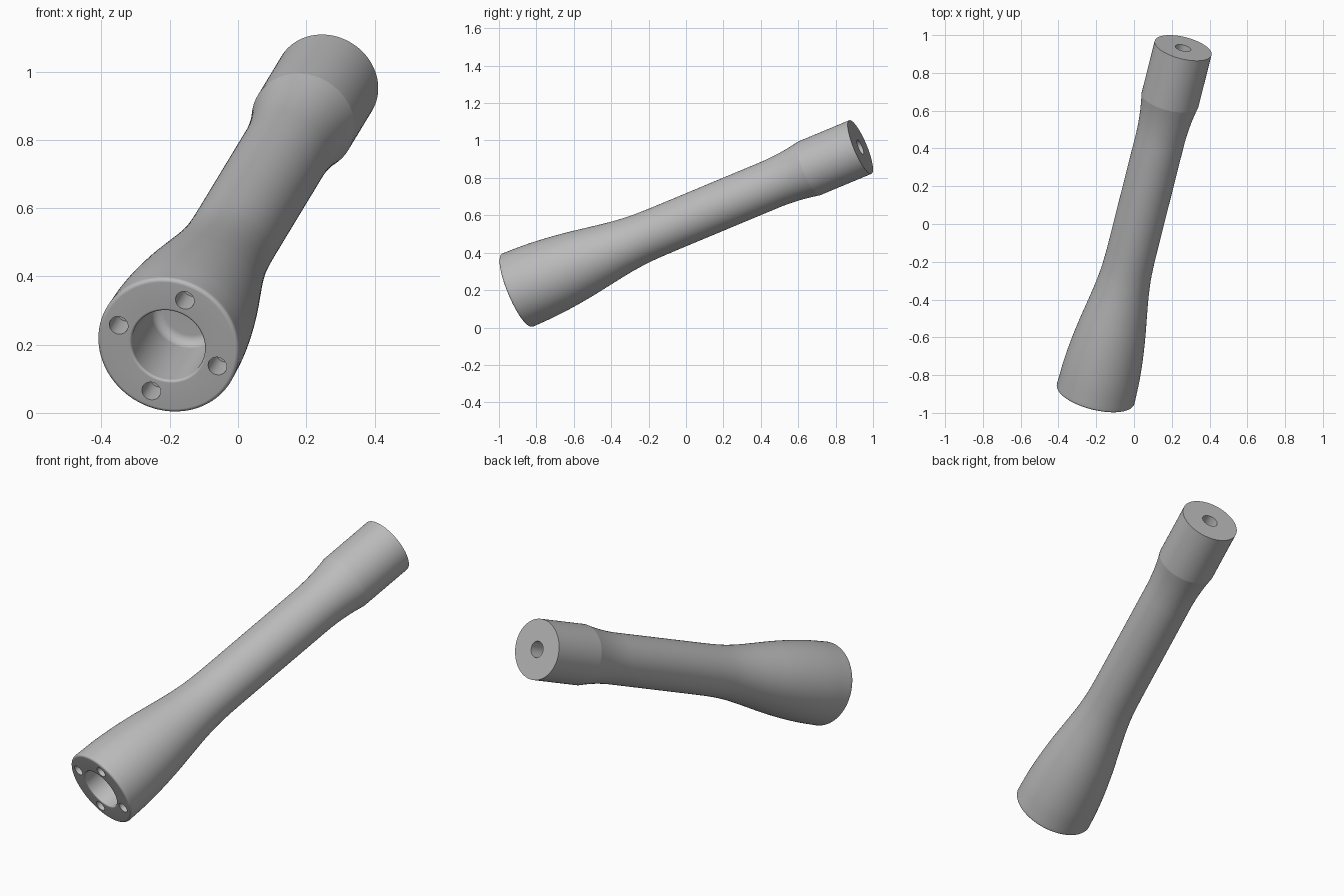
import bpy, bmesh, math
from mathutils import Vector, Matrix

cube = bpy.data.objects.get("Cube")
if cube:
    bpy.data.objects.remove(cube, do_unlink=True)

# Main axis, from the wide front end to the narrow back end
FRONT = Vector((-0.205, -0.908, 0.197))
BACK = Vector((0.26, 0.932, 0.965))
axis = (BACK - FRONT).normalized()
length = (BACK - FRONT).length
side = Vector((0.049, -0.067, 0.132))
side = (side - axis * side.dot(axis)).normalized()
up = axis.cross(side)
frame = Matrix((side, up, axis)).transposed().to_4x4()
frame.translation = FRONT

R_FRONT, R_WAIST, R_BACK = 0.212, 0.131, 0.155
R_BORE, BORE_DEPTH = 0.11, 0.28
R_PIN, PIN_DEPTH = 0.042, 0.2
COLLAR = length - 0.305


def arc(cr, ct, radius, start, end, steps=12):
    """Rounded corner as (radius, distance) points."""
    angles = [math.radians(start + (end - start) * i / steps) for i in range(steps + 1)]
    return [(cr + radius * math.cos(a), ct + radius * math.sin(a)) for a in angles]


def smooth_path(pts, steps=6):
    """Catmull-Rom curve through the points."""
    p = [Vector(q) for q in pts]
    p = [2 * p[0] - p[1]] + p + [2 * p[-1] - p[-2]]
    out = []
    for a, b, c, d in zip(p, p[1:], p[2:], p[3:]):
        for i in range(steps):
            t = i / steps
            out.append(tuple(0.5 * (2 * b + (c - a) * t + (2 * a - 5 * b + 4 * c - d) * t ** 2
                                    + (3 * b - a - 3 * c + d) * t ** 3)))
    return out + [tuple(p[-2])]


def lathe(name, profile, steps):
    bm = bmesh.new()
    verts = [bm.verts.new((r, 0, t)) for r, t in profile]
    edges = [bm.edges.new(pair) for pair in zip(verts, verts[1:])]
    bmesh.ops.spin(bm, geom=verts + edges, cent=(0, 0, 0), axis=(0, 0, 1),
                   angle=math.tau, steps=steps, use_duplicate=False)
    bmesh.ops.remove_doubles(bm, verts=bm.verts, dist=1e-5)
    bmesh.ops.recalc_face_normals(bm, faces=bm.faces)
    mesh = bpy.data.meshes.new(name)
    bm.to_mesh(mesh)
    bm.free()
    obj = bpy.data.objects.new(name, mesh)
    bpy.context.collection.objects.link(obj)
    return obj


# Blind bore with a rounded floor and a softened mouth
profile = [(0, BORE_DEPTH)]
profile += arc(R_BORE - 0.03, BORE_DEPTH - 0.03, 0.03, 90, 0)
profile += arc(R_BORE + 0.008, 0.008, 0.008, 180, 270)
# Rounded front rim and flared body
profile += arc(R_FRONT - 0.012, 0.012, 0.012, -90, 0)
profile += smooth_path([(0.2115, 0.03), (0.208, 0.14), (0.198, 0.26), (0.183, 0.38),
                        (0.164, 0.5), (0.147, 0.61), (0.136, 0.71), (0.132, 0.8),
                        (R_WAIST, 0.9)])
# Sweep up from the waist to the back collar
start = 1.5
profile += [(R_WAIST + (R_BACK - R_WAIST) * (i / 8) ** 2, start + (COLLAR - start) * i / 8)
            for i in range(9)]
# Flat back end with its central blind hole
profile += [(R_BACK, length), (R_PIN, length), (R_PIN, length - PIN_DEPTH),
            (0, length - PIN_DEPTH)]
body = lathe("flared_handle", profile, 96)

# Four bolt holes around the bore
for i in range(4):
    cutter = lathe("bolt_hole_cutter", [(0, -0.05), (0.028, -0.05), (0.028, 0.1), (0, 0.1)], 48)
    cutter.data.transform(Matrix.Rotation(i * math.pi / 2, 4, 'Z') @ Matrix.Translation((0.157, 0, 0)))
    cutter.hide_render = True
    mod = body.modifiers.new("bolt_hole", 'BOOLEAN')
    mod.operation, mod.solver, mod.object = 'DIFFERENCE', 'EXACT', cutter
    bpy.context.view_layer.objects.active = body
    bpy.ops.object.modifier_apply(modifier=mod.name)
    bpy.data.objects.remove(cutter, do_unlink=True)

body.data.transform(frame)

# Single grey finish
grey = bpy.data.materials.new("plain_grey")
grey.use_nodes = True
color = (0.5, 0.5, 0.5, 1)
grey.diffuse_color = color
grey.node_tree.nodes["Principled BSDF"].inputs["Base Color"].default_value = color
body.data.materials.clear()
body.data.materials.append(grey)

bpy.ops.object.select_all(action='DESELECT')
body.select_set(True)
bpy.context.view_layer.objects.active = body
bpy.ops.object.shade_smooth_by_angle(angle=math.radians(9))
